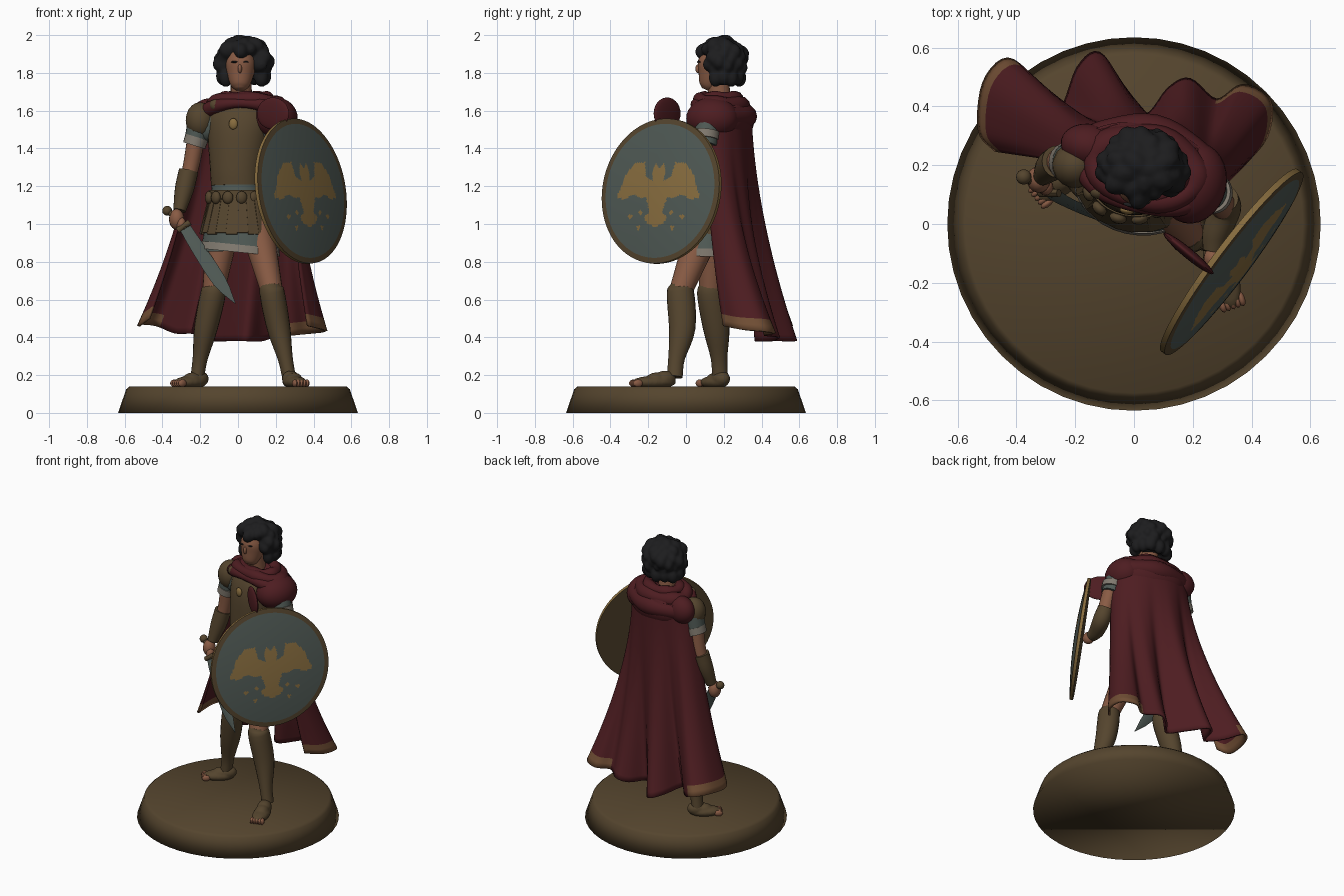
import bpy, bmesh, math
from mathutils import Vector, Matrix

cube = bpy.data.objects.get("Cube")
if cube:
    bpy.data.objects.remove(cube, do_unlink=True)


def material(name, r, g, b):
    m = bpy.data.materials.new(name)
    m.use_nodes = True
    m.diffuse_color = (r, g, b, 1)
    m.node_tree.nodes["Principled BSDF"].inputs["Base Color"].default_value = (r, g, b, 1)
    return m


LEATHER = material("leather brown", .09, .059, .027)
SKIN = material("skin", .25, .105, .058)
HAIR = material("black hair", .012, .012, .013)
RED = material("dark red cloth", .075, .012, .015)
TRIM = material("bronze trim", .165, .077, .035)
BLUE = material("blue grey", .079, .101, .09)
GOLD = material("gold", .25, .155, .05)
PALE = material("pale linen", .22, .195, .16)
YAW = -.22  # twist of the body about z


def finish(name, bm, *mats, angle=50):
    bmesh.ops.recalc_face_normals(bm, faces=bm.faces)
    me = bpy.data.meshes.new(name)
    bm.to_mesh(me)
    bm.free()
    for m in mats:
        me.materials.append(m)
    ob = bpy.data.objects.new(name, me)
    bpy.context.collection.objects.link(ob)
    bpy.ops.object.select_all(action='DESELECT')
    ob.select_set(True)
    bpy.context.view_layer.objects.active = ob
    bpy.ops.object.shade_smooth_by_angle(angle=math.radians(angle))
    return ob


def spline(pts, n):
    """Smooth curve through tuples of any length, n steps per span."""
    p = [Vector(q) for q in pts]
    p = [p[0] * 2 - p[1]] + p + [p[-1] * 2 - p[-2]]
    out = []
    for i in range(1, len(p) - 2):
        a, b, c, d = p[i - 1:i + 3]
        for k in range(n):
            t = k / n
            out.append(b + (c - a) * (t / 2) + (a * 2 - b * 5 + c * 4 - d) * (t * t / 2)
                       + (b * 3 - a - c * 3 + d) * (t ** 3 / 2))
    return out + [p[-2]]


def tube(name, pts, mat, sides=20, smooth=4, yaw=0.0, angle=50):
    """Closed loft of ellipses; each point is x, y, z, width radius, depth radius."""
    rings = spline(pts, smooth) if smooth else [Vector(q) for q in pts]
    bm = bmesh.new()
    loops = []
    for i, r in enumerate(rings):
        here = Vector(r[:3])
        before, after = rings[max(i - 1, 0)], rings[min(i + 1, len(rings) - 1)]
        t = (Vector(after[:3]) - Vector(before[:3])).normalized()
        ref = Vector((math.cos(yaw), math.sin(yaw), 0))
        a = (ref - t * ref.dot(t)).normalized()
        b = t.cross(a)
        angles = [2 * math.pi * k / sides for k in range(sides)]
        loops.append([bm.verts.new(here + a * r[3] * math.cos(w) + b * r[4] * math.sin(w))
                      for w in angles])
    for lo, hi in zip(loops, loops[1:]):
        for k in range(sides):
            j = (k + 1) % sides
            bm.faces.new((lo[k], lo[j], hi[j], hi[k]))
    bm.faces.new(loops[0])
    bm.faces.new(loops[-1])
    return finish(name, bm, mat, angle=angle)


def blobs(name, items, mat, seg=16):
    """Ellipsoids given as (centre, radii, turn about z), joined in one object."""
    bm = bmesh.new()
    for loc, rad, turn in items:
        m = (Matrix.Translation(loc) @ Matrix.Rotation(turn, 4, 'Z')
             @ Matrix.Diagonal((*rad, 1)))
        bmesh.ops.create_uvsphere(bm, u_segments=seg, v_segments=seg // 2 + 2, radius=1, matrix=m)
    return finish(name, bm, mat)


def fuse(ob, voxel, rounds):
    """Melt joined lumps into one soft surface."""
    mod = ob.modifiers.new("fuse", 'REMESH')
    mod.mode, mod.voxel_size, mod.use_smooth_shade = 'VOXEL', voxel, True
    mod = ob.modifiers.new("soften", 'SMOOTH')
    mod.iterations = rounds


# Base
tube("base", [(0, 0, 0, .635, .635), (0, 0, .125, .592, .592), (0, 0, .14, .575, .575)],
     LEATHER, sides=48, smooth=0, angle=180)

# Legs: thigh, greave, foot and toes
legs = {
    "left": [(.1, .1, .98), (.18, -.03, .64), (.215, -.02, .45), (.25, -.05, .29), (.27, -.06, .19), (.3, -.17, .162), .33, .125],
    "right": [(-.08, .15, .98), (-.13, .13, .64), (-.17, .16, .45), (-.2, .175, .29), (-.215, .18, .19), (-.25, .15, .162), -.9, .105],
}
for side, (hip, knee, calf, shin, ankle, foot, turn, size) in legs.items():
    tube(side + "_thigh", [(*hip, .09, .095), (*knee, .058, .06)], SKIN)
    top = Vector(knee) + Vector((0, -.005, .05))
    tube(side + "_greave", [(*top, .045, .045), (*knee, .066, .072), (*calf, .062, .07),
                            (*shin, .04, .044), (*ankle, .036, .042)], LEATHER)
    ahead = Vector((math.sin(turn), -math.cos(turn), 0))
    shoe = blobs(side + "_foot", [(foot, (.054, size, .034), turn)]
                 + [(Vector(foot) - ahead * size * back + Vector((0, 0, rise)), (.046, .06, .044), turn)
                    for back, rise in ((.5, .018), (.1, .008))], LEATHER)
    fuse(shoe, .007, 3)
    across = Vector((ahead.y, -ahead.x, 0))
    tip = Vector(foot) + ahead * size * .8 - Vector((0, 0, .005))
    blobs(side + "_toes", [(tip + across * k * .017, (.013, .028, .02), turn)
                           for k in (-2, -1, 0, 1, 2)], SKIN, seg=10)

# Tunic skirt, hem, strips and belt
tube("tunic_skirt", [(.01, .13, .86, .21, .16), (.005, .13, .98, .185, .14), (-.01, .14, 1.16, .135, .105),
                     (-.01, .14, 1.24, .128, .1)], BLUE, sides=32, yaw=YAW)
tube("tunic_hem", [(.008, .13, .85, .217, .167), (.012, .13, .89, .21, .16)],
     PALE, sides=32, smooth=0, yaw=YAW)
bm = bmesh.new()
COUNT = 20
for i in range(COUNT):
    w = 2 * math.pi * i / COUNT
    place = (Matrix.Translation((0, .135, 1.05)) @ Matrix.Rotation(YAW, 4, 'Z')
             @ Matrix.Translation((.171 * math.cos(w), .129 * math.sin(w), 0))
             @ Matrix.Rotation(math.atan2(math.sin(w) * 1.3, math.cos(w)), 4, 'Z')
             @ Matrix.Rotation(-.24, 4, 'Y') @ Matrix.Diagonal((.014, .061, .2 + .015 * (i % 2), 1)))
    bmesh.ops.create_cube(bm, size=1, matrix=place)
finish("skirt_strips", bm, LEATHER, angle=30)
tube("belt", [(-.01, .14, 1.13, .15, .118), (-.01, .14, 1.18, .146, .114)],
     LEATHER, sides=32, smooth=0, yaw=YAW)
blobs("belt_pouches", [((-.01 + .15 * math.sin(w), .14 - .125 * math.cos(w), 1.14), (.03, .02, .034), w)
                       for w in (-1.3, -.8, -.3, .2, .7, 1.2)], LEATHER, seg=12)

# Torso
tube("cuirass", [(-.01, .14, 1.205, .134, .106), (-.01, .145, 1.3, .14, .115), (.0, .165, 1.46, .162, .13),
                 (.01, .175, 1.57, .165, .115), (.015, .18, 1.65, .09, .075)], LEATHER, sides=32, yaw=YAW)
tube("tunic_shoulders", [(-.2, .225, 1.5, .07, .07), (.02, .18, 1.54, .1, .11), (.24, .13, 1.5, .07, .07)],
     BLUE, yaw=math.pi / 2)
blobs("chest_badge", [((-.025, .046, 1.53), (.024, .014, .03), YAW)], GOLD)
blobs("shoulder_guard", [((-.2, .2, 1.55), (.078, .078, .095), YAW),
                         ((-.12, .11, 1.63), (.03, .025, .03), 0)], LEATHER)

# Right arm
tube("right_sleeve", [(-.2, .21, 1.56, .065, .068), (-.225, .21, 1.44, .058, .064)], BLUE)
tube("right_sleeve_hem", [(-.218, .21, 1.46, .063, .068), (-.232, .21, 1.415, .061, .066)], PALE)
tube("right_upper_arm", [(-.22, .21, 1.46, .048, .052), (-.25, .212, 1.3, .043, .046),
                         (-.28, .2, 1.2, .04, .042)], SKIN)
tube("right_bracer", [(-.262, .212, 1.28, .052, .055), (-.285, .195, 1.18, .05, .052),
                      (-.31, .165, 1.07, .033, .035)], LEATHER)
blobs("right_hand", [((-.325, .15, 1.025), (.04, .045, .055), .3),
                     ((-.3, .125, .995), (.026, .028, .04), 0)], SKIN)

# Sword
tube("sword_blade", [(-.285, .11, .99, .03, .008), (-.23, .075, .9, .035, .008),
                     (-.1, .02, .7, .037, .007), (-.015, -.01, .58, .002, .002)], BLUE, sides=4, smooth=3)
tube("sword_grip", [(-.275, .105, .975, .016, .016), (-.36, .155, 1.06, .016, .016)], LEATHER, sides=12)
tube("sword_guard", [(-.32, .105, .965, .014, .016), (-.255, .105, 1.01, .014, .016)],
     LEATHER, sides=8, yaw=math.pi / 2)
blobs("sword_pommel", [((-.375, .16, 1.07), (.026, .026, .026), 0)], LEATHER)

# Left arm behind the shield
tube("left_sleeve", [(.24, .12, 1.54, .066, .068), (.275, .1, 1.42, .06, .064)], BLUE)
tube("left_sleeve_hem", [(.262, .108, 1.49, .068, .07), (.272, .104, 1.45, .066, .07)], PALE)
tube("left_upper_arm", [(.27, .1, 1.46, .05, .052), (.305, .06, 1.26, .044, .046)], SKIN)
tube("left_bracer", [(.305, .085, 1.31, .05, .05), (.31, .05, 1.24, .054, .054), (.28, -.03, 1.21, .048, .048),
                     (.27, -.09, 1.2, .036, .036)], LEATHER)
blobs("left_hand", [((.272, -.12, 1.2), (.035, .04, .04), .3)], SKIN)

# Shield: domed disc whose faces are coloured by ring and by the bird outline
half = [(0, .11), (.025, .145), (.045, .1), (.035, .05), (.08, .07), (.09, .1), (.1, .15), (.16, .15), (.22, .09),
        (.28, -.05), (.21, -.04), (.15, -.025), (.12, -.04), (.07, -.04), (.04, -.12), (.075, -.14), (.06, -.17), (0, -.2)]
spots = [(.1, -.12), (.11, -.2), (.17, -.14)]


def in_bird(x, y):
    x = abs(x)
    hit = any(math.hypot(x - a, y - b) < .012 for a, b in spots)
    for (ax, ay), (bx, by) in zip(half, half[1:] + half[:1]):
        if (ay > y) != (by > y) and x < ax + (bx - ax) * (y - ay) / (by - ay):
            hit = not hit
    return hit


R, RINGS, SEG = .387, 40, 120
bm = bmesh.new()
profile = [(R * (i + .3) / (RINGS + .3), .03 * (1 - (i / RINGS) ** 2)) for i in range(RINGS + 1)] + [(R, -.02)]
loops = [[bm.verts.new((r * math.cos(2 * math.pi * k / SEG), r * math.sin(2 * math.pi * k / SEG), z))
          for k in range(SEG)] for r, z in profile]
bm.faces.new(loops[0]).material_index = 1
for i, (lo, hi) in enumerate(zip(loops, loops[1:])):
    for k in range(SEG):
        j = (k + 1) % SEG
        f = bm.faces.new((lo[k], lo[j], hi[j], hi[k]))
        c = f.calc_center_median()
        if i == RINGS or in_bird(c.x, c.y):
            f.material_index = 1
        elif c.xy.length > .357:
            f.material_index = 2
bm.faces.new(loops[-1]).material_index = 2
n = Vector((.8, -.6, .14)).normalized()
up = (Vector((0, 0, 1)) - n * n.z).normalized()
frame = Matrix((up.cross(n), up, n)).transposed().to_4x4()
bm.transform(Matrix.Translation((.34, -.135, 1.175)) @ frame)
finish("shield", bm, BLUE, GOLD, LEATHER)

# Cape: folds grow from a plain shoulder arc to a wavy hem
twist = Matrix.Rotation(YAW, 3, 'Z')
hem = [(-.47, .25, .5), (-.525, .32, .46), (-.51, .48, .47), (-.43, .56, .46), (-.33, .48, .42), (-.25, .39, .42),
       (-.19, .53, .4), (-.12, .58, .38), (-.04, .47, .38), (.04, .37, .38), (.12, .46, .38), (.19, .49, .4),
       (.28, .42, .41), (.37, .47, .42), (.46, .42, .43), (.45, .3, .44), (.37, .2, .46)]
hem = spline(hem, 5)
ROWS = 36
bm = bmesh.new()
grid = []
for r in range(ROWS + 1):
    t = r / ROWS
    row = []
    for k, low in enumerate(hem):
        u = k / (len(hem) - 1)
        w = math.radians(185 - 190 * u)
        high = Vector((.03, .17, 1.62)) + twist @ Vector((.25 * math.cos(w), .165 * math.sin(w), 0))
        p = high.lerp(low, t ** (1.6 + .3 * u))
        p.z = high.z + (low.z - high.z) * t
        row.append(bm.verts.new(p))
    grid.append(row)
for r in range(ROWS):
    for k in range(len(hem) - 1):
        f = bm.faces.new((grid[r][k], grid[r][k + 1], grid[r + 1][k + 1], grid[r + 1][k]))
        x = f.calc_center_median().x
        f.material_index = int(r >= ROWS - 2 and (x < -.4 or x > .27))
cape = finish("cape", bm, RED, TRIM)
mod = cape.modifiers.new("thickness", 'SOLIDIFY')
mod.thickness = .014
mod.offset = 0

# Cowl: rolled cloth around the neck, lifted and thin across the chest
for i, (wide, deep, z, thick) in enumerate([(.21, .125, 1.57, .06), (.17, .105, 1.625, .05), (.115, .085, 1.665, .036)]):
    bm = bmesh.new()
    ring = []
    for k in range(40):
        w = 2 * math.pi * k / 40
        front = max(0, -math.sin(w)) * (2 - i) / 2
        out = twist @ Vector((math.cos(w), math.sin(w), 0))
        mid = Vector((.04, .185, z + .07 * front)) + twist @ Vector((wide * math.cos(w), deep * math.sin(w), 0))
        fat = thick * (1 + .1 * math.sin(5 * w + i)) * (1 - .55 * front)
        ring.append([bm.verts.new(mid + out * fat * math.cos(a) + Vector((0, 0, fat * math.sin(a))))
                     for a in [math.pi * s / 6 for s in range(12)]])
    for k in range(40):
        for s in range(12):
            q = (s + 1) % 12
            bm.faces.new((ring[k][s], ring[k][q], ring[(k + 1) % 40][q], ring[(k + 1) % 40][s]))
    finish("cowl_roll", bm, RED)
blobs("cowl_drape", [((.2, .14, 1.56), (.115, .14, .11), YAW), ((.05, .24, 1.555), (.22, .115, .13), YAW),
                     ((-.15, .265, 1.575), (.1, .075, .09), YAW)], RED, seg=28)
blobs("cloth_flap", [((.185, -.1, 1.585), (.11, .018, .085), -.69)], RED, seg=24)

# Head
tube("neck", [(.02, .19, 1.58, .06, .06), (.015, .165, 1.78, .054, .058)], SKIN)
tube("face", [(.01, .105, 1.712, .024, .024), (.011, .115, 1.735, .05, .048), (.013, .135, 1.79, .07, .072),
              (.015, .15, 1.85, .079, .087), (.015, .16, 1.92, .06, .07)], SKIN, sides=28)
blobs("nose", [((.01, .066, 1.822), (.011, .017, .024), -.1)], SKIN)
blobs("brows", [((.01 + s * .03, .069 + .003 * s, 1.858), (.018, .007, .005), s * .25) for s in (-1, 1)], HAIR, seg=10)
curls = [((.03, .205, 1.87), (.115, .1, .115), 0)]
TOTAL = 64
for i in range(TOTAL):
    z = 1 - 2 * (i + .5) / TOTAL
    w = i * 2.4
    d = Vector((math.cos(w) * math.sqrt(1 - z * z), math.sin(w) * math.sqrt(1 - z * z), z))
    if d.y < -.2 and z < .45 and abs(d.x + .1) < .8 or z < -.6:
        continue
    size = .044 + .008 * math.sin(i * 1.7)
    curls.append(((.03 + .104 * d.x, .186 + .095 * d.y, 1.866 + .09 * d.z), (size * 1.25, size * .85, size), w))
# Longer locks at the nape and beside the jaw
for i in range(9):
    w = math.radians(-32 + 244 * i / 8)
    curls.append(((.03 + .11 * math.cos(w), .2 + .082 * math.sin(w), 1.775 + .008 * (i % 2)), (.038, .036, .05), w))
fuse(blobs("curly_hair", curls, HAIR, seg=14), .009, 4)
